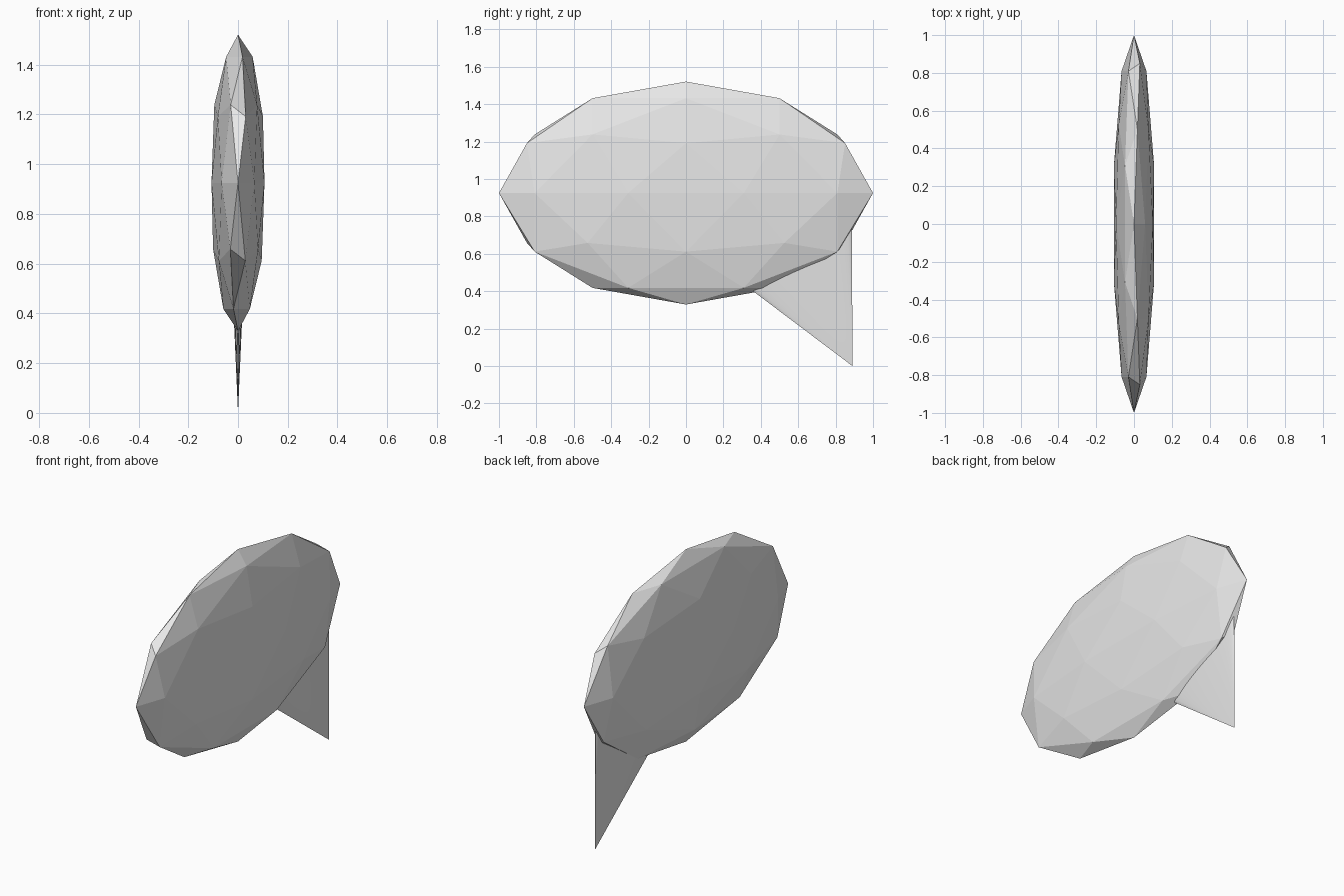
import bpy
import bmesh
from math import radians, tan
from mathutils import Matrix, Vector

cube = bpy.data.objects.get("Cube")
if cube:
    bpy.data.objects.remove(cube, do_unlink=True)

grey = bpy.data.materials.new("light grey")
grey.use_nodes = True
colour = (0.8, 0.8, 0.8, 1)
grey.diffuse_color = colour
grey.node_tree.nodes["Principled BSDF"].inputs["Base Color"].default_value = colour


def finish(name, bm, smooth):
    """Turn a bmesh into a named, coloured object."""
    bmesh.ops.recalc_face_normals(bm, faces=bm.faces)
    for face in bm.faces:
        face.smooth = smooth
    mesh = bpy.data.meshes.new(name)
    bm.to_mesh(mesh)
    bm.free()
    mesh.materials.append(grey)
    obj = bpy.data.objects.new(name, mesh)
    bpy.context.collection.objects.link(obj)
    return obj


# Faceted bubble: a flattened low-poly ball
bm = bmesh.new()
bmesh.ops.create_icosphere(bm, subdivisions=2, radius=1)
bmesh.ops.scale(bm, vec=(0.112, 1, 0.596), verts=bm.verts)
bmesh.ops.translate(bm, vec=(0, 0, 0.925), verts=bm.verts)
finish("bubble", bm, False)

# Tail: a thin leaning cone, point down, base hidden in the bubble
length = 0.85
bm = bmesh.new()
bmesh.ops.create_cone(bm, segments=32, cap_ends=True, radius1=0,
                      radius2=length * tan(radians(26.4)), depth=length)
bmesh.ops.remove_doubles(bm, verts=bm.verts, dist=0.0001)
bmesh.ops.translate(bm, vec=(0, 0, length / 2), verts=bm.verts)
bmesh.ops.scale(bm, vec=(0.077, 1, 1), verts=bm.verts)
place = Matrix.Translation(Vector((0, 0.89, 0))) @ Matrix.Rotation(radians(26.6), 4, "X")
bmesh.ops.transform(bm, matrix=place, verts=bm.verts)
tail = finish("tail", bm, True)

# Keep the hidden rim of the tail sharp
bpy.ops.object.select_all(action="DESELECT")
tail.select_set(True)
bpy.context.view_layer.objects.active = tail
bpy.ops.object.shade_smooth_by_angle(angle=radians(40))
